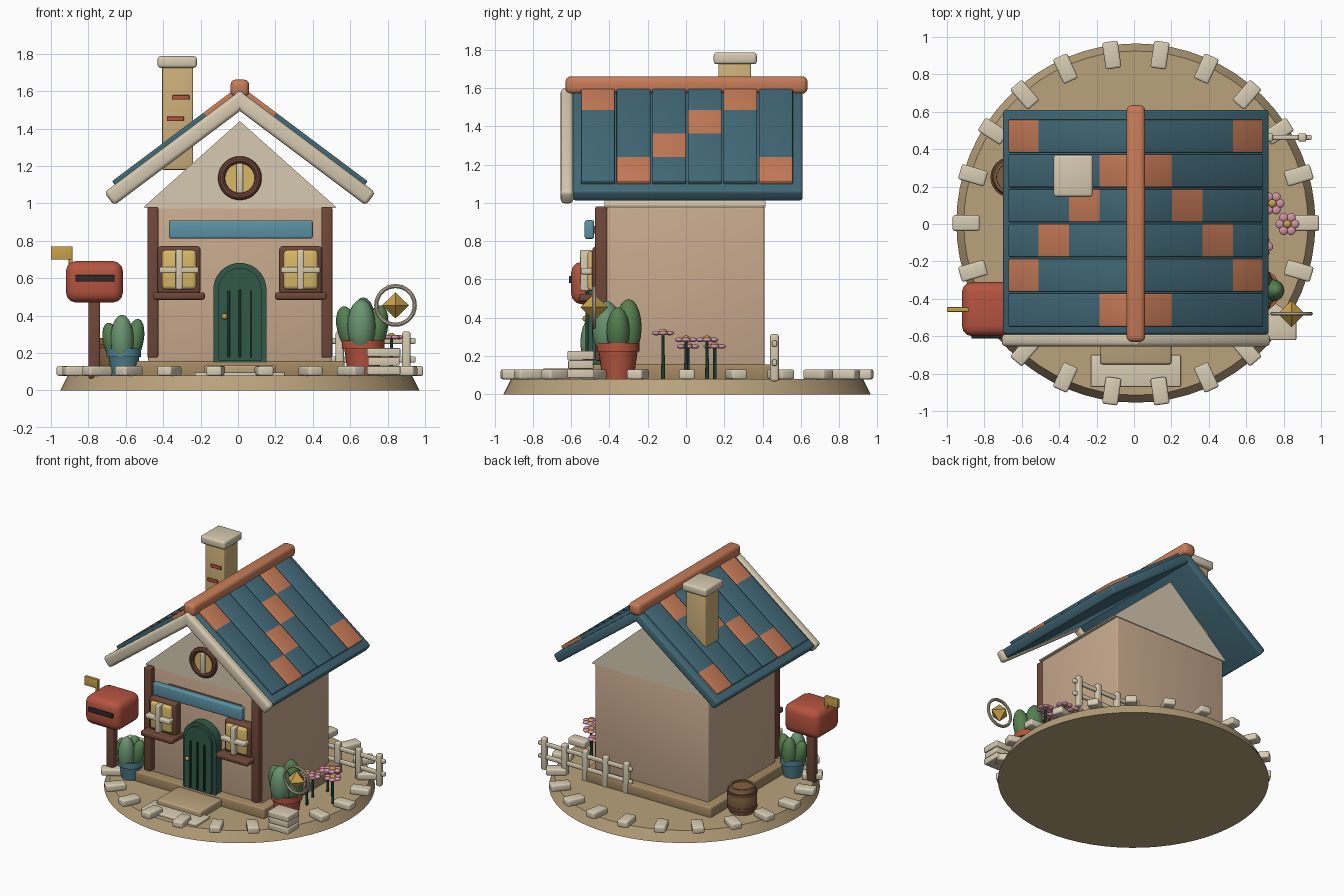
import bpy, bmesh, math
from math import sin, cos, pi, tau
from mathutils import Matrix, Vector

if "Cube" in bpy.data.objects:
    bpy.data.objects.remove(bpy.data.objects["Cube"])

C = 0.01  # centre line of the house
COL = dict(sand="b9a27c", stone="d8cdb4", wall="c8aa8e", plinth="a58a64", cream="d6cab0", teal="426a78",
           orange="c87c58", brown="6f4738", sign="5b93a5", glass="d9b968", door="32594a", slat="1f3d33",
           red="b5543f", dark="2b2b2b", gold="c9a24a", leaf="6a9470", leaf2="557f50", pot="4f8090",
           pink="d495a5", stem="2f5a4a", chim="cdb07a", barrel="80603f")


def mat(key):
    m = bpy.data.materials.get(key)
    if not m:
        m = bpy.data.materials.new(key)
        rgb = [int(COL[key][i:i + 2], 16) / 255 for i in (0, 2, 4)]
        m.diffuse_color = [((c + 0.055) / 1.055) ** 2.4 for c in rgb] + [1]
        m.use_nodes = True
        m.node_tree.nodes["Principled BSDF"].inputs["Base Color"].default_value = m.diffuse_color
    return m


def finish(name, bm, *keys, M=None):
    if M:
        bm.transform(M)
    bmesh.ops.recalc_face_normals(bm, faces=bm.faces)
    me = bpy.data.meshes.new(name)
    bm.to_mesh(me)
    bm.free()
    for k in keys:
        me.materials.append(mat(k))
    me.polygons.foreach_set("use_smooth", [True] * len(me.polygons))
    me.set_sharp_from_angle(angle=math.radians(35))
    ob = bpy.data.objects.new(name, me)
    bpy.context.collection.objects.link(ob)
    return ob


def box_bm(x0, x1, y0, y1, z0, z1, bev):
    bm = bmesh.new()
    bmesh.ops.create_cube(bm, size=1)
    for v in bm.verts:
        v.co = Vector(((x0 + x1) / 2 + v.co.x * abs(x1 - x0), (y0 + y1) / 2 + v.co.y * abs(y1 - y0),
                       (z0 + z1) / 2 + v.co.z * abs(z1 - z0)))
    if bev:
        bmesh.ops.bevel(bm, geom=bm.edges[:], offset=bev, segments=3, profile=0.5, affect='EDGES')
    return bm


def box(name, b, key, bev=0.008, M=None):
    return finish(name, box_bm(*b, bev), key, M=M)


def lathe(name, prof, key, loc, n=32):
    # closed surface of revolution from (radius, height) points
    bm = bmesh.new()
    rings = [[bm.verts.new((r * cos(tau * i / n), r * sin(tau * i / n), z)) for i in range(n)] for r, z in prof]
    for a, b in zip(rings, rings[1:]):
        for i in range(n):
            bm.faces.new((a[i], a[(i + 1) % n], b[(i + 1) % n], b[i]))
    bm.faces.new(rings[0])
    bm.faces.new(rings[-1])
    return finish(name, bm, key, M=Matrix.Translation(loc))


def ball(name, loc, size, key, tilt=0):
    bm = bmesh.new()
    bmesh.ops.create_uvsphere(bm, u_segments=16, v_segments=10, radius=1)
    return finish(name, bm, key, M=Matrix.Translation(loc) @ Matrix.Rotation(tilt, 4, 'Y') @ Matrix.Diagonal((*size, 1)))


def prism(name, pts, y0, y1, key):
    # x-z outline extruded along y
    bm = bmesh.new()
    f = bm.faces.new([bm.verts.new((x, y0, z)) for x, z in pts])
    r = bmesh.ops.extrude_face_region(bm, geom=[f])
    bmesh.ops.translate(bm, vec=(0, y1 - y0, 0), verts=[v for v in r["geom"] if isinstance(v, bmesh.types.BMVert)])
    return finish(name, bm, key)


def ring(name, loc, R, r, key, n=32, m=10):
    # torus facing the front
    bm = bmesh.new()
    g = [[bm.verts.new(((R + r * cos(tau * j / m)) * cos(tau * i / n), r * sin(tau * j / m),
                        (R + r * cos(tau * j / m)) * sin(tau * i / n))) for j in range(m)] for i in range(n)]
    for i in range(n):
        for j in range(m):
            k, l = (i + 1) % n, (j + 1) % m
            bm.faces.new((g[i][j], g[k][j], g[k][l], g[i][l]))
    return finish(name, bm, key, M=Matrix.Translation(loc))


# round base and its border stones
lathe("base", [(0.96, 0), (0.92, 0.08)], "sand", (C, 0.005, 0), 64)
for i in range(22):
    M = Matrix.Translation((C, 0.005, 0)) @ Matrix.Rotation(tau * i / 22, 4, 'Z')
    box("border_stone", (0.835, 0.98, -0.042, 0.042, 0.078, 0.13), "stone", 0.012, M)

# walls, plinth, gable, steps
box("plinth", (-0.55, 0.57, -0.49, 0.48, 0.07, 0.157), "plinth", 0.012)
box("walls", (-0.48, 0.50, -0.42, 0.41, 0.15, 0.98), "wall", 0.01)
prism("gable", [(C - 0.51, 0.975), (C + 0.51, 0.975), (C + 0.51, 0.985), (C, 1.44), (C - 0.51, 0.985)], -0.425, 0.415, "cream")
box("door_step", (-0.18, 0.20, -0.75, -0.47, 0.075, 0.135), "sand", 0.012)
box("path_slab", (-0.23, 0.25, -0.87, -0.70, 0.07, 0.098), "stone", 0.006)

# roof slabs, planks with coloured tiles, barge boards
a = math.atan2(0.6, 0.8)
for s in (1, -1):
    M = Matrix(((s * cos(a), 0, s * sin(a), C), (0, s, 0, 0), (-sin(a), 0, cos(a), 1.60), (0, 0, 0, 1)))
    box("roof_slab", (0, 0.895, -0.59 * s, 0.61 * s, -0.07, 0), "teal", 0.015, M)
    box("barge_board", (-0.01, 0.905, -0.655 * s, -0.588 * s, -0.085, 0.002), "cream", 0.022, M)
    for i, row in enumerate((0, 3, 2, 1, 0, 3)):
        y = -0.46 + 0.186 * i
        bm = box_bm(0.02, 0.835, s * (y - 0.088), s * (y + 0.088), -0.01, 0.025, 0.007)
        u = [0.02 + 0.204 * k for k in range(5)]
        for c in (u[row], u[row + 1]):
            bmesh.ops.bisect_plane(bm, geom=bm.verts[:] + bm.edges[:] + bm.faces[:], plane_co=(c, 0, 0), plane_no=(1, 0, 0))
        for f in bm.faces:
            f.material_index = int(u[row] < f.calc_center_median().x < u[row + 1])
        finish("roof_plank", bm, "teal", "orange", M=M)
box("ridge_beam", (C - 0.05, C + 0.05, -0.63, 0.635, 1.57, 1.662), "orange", 0.028)

# chimney
box("chimney", (-0.405, -0.24, 0.17, 0.34, 1.18, 1.74), "chim")
box("chimney_cap", (-0.43, -0.22, 0.145, 0.37, 1.725, 1.787), "cream", 0.016)
for x, z in ((-0.305, 1.567), (-0.335, 1.452)):
    box("chimney_brick", (x - 0.045, x + 0.045, 0.158, 0.18, z - 0.012, z + 0.012), "red", 0.003)

# round gable window
ring("round_window_frame", (C, -0.44, 1.135), 0.098, 0.019, "brown")
prism("round_window_pane", [(C + 0.09 * cos(tau * i / 32), 1.135 + 0.09 * sin(tau * i / 32)) for i in range(32)], -0.44, -0.41, "glass")
box("round_window_bar", (C - 0.018, C + 0.018, -0.465, -0.43, 1.055, 1.215), "cream", 0.006)

# sign board, corner posts, windows
box("sign_board", (-0.37, 0.40, -0.53, -0.48, 0.812, 0.91), "sign", 0.012)
box("sign_backing", (-0.30, 0.33, -0.485, -0.41, 0.84, 0.88), "brown", 0.004)
for s in (-1, 1):
    x = C + s * 0.465
    box("corner_post", (x - 0.029, x + 0.029, -0.475, -0.41, 0.175, 0.982), "brown", 0.01)
    x = C + s * 0.325
    box("window_frame", (x - 0.115, x + 0.115, -0.49, -0.41, 0.515, 0.772), "brown", 0.02)
    box("window_pane", (x - 0.092, x + 0.092, -0.515, -0.45, 0.54, 0.75), "glass", 0.02)
    box("window_bar_upright", (x - 0.018, x + 0.018, -0.553, -0.49, 0.54, 0.755), "cream", 0.008)
    box("window_bar_cross", (x - 0.105, x + 0.105, -0.55, -0.49, 0.627, 0.66), "cream", 0.008)
    box("window_sill", (x - 0.138, x + 0.138, -0.56, -0.41, 0.485, 0.525), "brown", 0.012)


# arched door with slats and knob
def arch(r, z0):
    return [(C - r, z0), (C + r, z0)] + [(C + r * cos(pi * i / 20), 0.54 + r * sin(pi * i / 20)) for i in range(21)]


prism("door_frame", arch(0.142, 0.15), -0.49, -0.41, "door")
prism("door_panel", arch(0.115, 0.16), -0.51, -0.45, "door")
for dx, top in ((-0.06, 0.535), (0, 0.54), (0.06, 0.535)):
    box("door_slat", (C + dx - 0.006, C + dx + 0.006, -0.525, -0.48, 0.175, top), "slat", 0.003)
ball("door_knob", (-0.072, -0.525, 0.395), (0.016, 0.016, 0.016), "gold")

# mailbox
box("mailbox_post", (-0.80, -0.738, -0.49, -0.43, 0.065, 0.50), "brown", 0.008)
box("mailbox", (-0.92, -0.615, -0.60, -0.31, 0.47, 0.692), "red", 0.055)
box("mailbox_slot", (-0.87, -0.66, -0.612, -0.59, 0.582, 0.617), "dark", 0.004)
box("mailbox_flag", (-1.0, -0.89, -0.47, -0.445, 0.70, 0.77), "gold", 0.004)
box("mailbox_flag_stem", (-0.905, -0.885, -0.468, -0.447, 0.58, 0.77), "gold", 0.003)


# potted plants: leaves are (dx, dy, dz, half width, half height, tilt)
def plant(name, x, y, r, h, key, leaves):
    lathe(name + "_pot", [(r * 0.72, 0.075), (r * 0.9, h - 0.045), (r, h - 0.045), (r, h), (r * 0.85, h), (r * 0.8, h - 0.02)], key, (x, y, 0), 24)
    for i, (dx, dy, dz, w, t, tilt) in enumerate(leaves):
        ball(name + "_leaf", (x + dx, y + dy, h + dz), (w, w, t), "leaf2" if i else "leaf", tilt)


plant("left_plant", -0.61, -0.45, 0.092, 0.225, "pot",
      [(-0.01, -0.04, 0.045, 0.062, 0.135, 0), (-0.06, 0, 0.03, 0.05, 0.11, -0.25), (0.055, 0.01, 0.04, 0.05, 0.12, 0.2), (0, 0.045, 0.04, 0.055, 0.12, 0)])
plant("right_plant", 0.67, -0.355, 0.113, 0.268, "red",
      [(-0.01, -0.06, 0.075, 0.075, 0.145, 0), (-0.08, 0, 0.06, 0.06, 0.125, -0.25), (0.07, 0, 0.06, 0.06, 0.13, 0.2), (0, 0.055, 0.08, 0.068, 0.15, 0)])

# crate stack and hanging ring ornament
for i in range(3):
    d = 0.004 * (i % 2)
    box("crate_slab", (0.69 + d, 0.868 - d, -0.62 + d, -0.48 - d, 0.085 + 0.048 * i, 0.13 + 0.048 * i), "cream", 0.006)
ring("ornament_ring", (0.842, -0.48, 0.455), 0.103, 0.011, "cream")
bm = bmesh.new()
bmesh.ops.create_cone(bm, segments=4, radius1=0.072, radius2=0, depth=0.07)
bmesh.ops.translate(bm, verts=bm.verts, vec=(0, 0, 0.035))
low = bmesh.ops.duplicate(bm, geom=bm.verts[:] + bm.edges[:] + bm.faces[:])["geom"]
for v in low:
    if isinstance(v, bmesh.types.BMVert):
        v.co.z *= -1
bmesh.ops.delete(bm, geom=[f for f in bm.faces if len(f.verts) == 4], context='FACES_ONLY')
bmesh.ops.remove_doubles(bm, verts=bm.verts, dist=0.001)
finish("ornament_gem", bm, "gold", M=Matrix.Translation((0.842, -0.48, 0.455)))

# flowers
for x, y, z in ((0.68, -0.12, 0.32), (0.82, 0, 0.285), (0.74, 0.11, 0.285), (0.67, 0.15, 0.25), (0.64, 0.01, 0.25)):
    lathe("flower_stem", [(0.01, 0.075), (0.008, z)], "stem", (x, y, 0), 8)
    ball("flower_heart", (x, y, z + 0.006), (0.022, 0.022, 0.016), "gold")
    for i in range(6):
        ball("flower_petal", (x + 0.04 * cos(tau * i / 6), y + 0.04 * sin(tau * i / 6), z), (0.024, 0.024, 0.012), "pink")

# back fence
for i in range(5):
    x = 0.90 - 0.178 * i
    box("fence_post", (x - 0.022, x + 0.022, 0.44, 0.485, 0.068, 0.315), "cream", 0.012)
for z in (0.165, 0.265):
    box("fence_rail", (0.14, 0.95, 0.45, 0.475, z - 0.016, z + 0.016), "cream", 0.008)

# barrel with hoops
lathe("barrel", [(0.088, 0.075), (0.106, 0.14), (0.108, 0.18), (0.103, 0.23), (0.09, 0.28), (0.075, 0.28), (0.074, 0.27)], "barrel", (-0.66, 0.25, 0), 24)
for z in (0.125, 0.235):
    lathe("barrel_hoop", [(0.09, z - 0.012), (0.108, z - 0.012), (0.108, z + 0.012), (0.09, z + 0.012)], "brown", (-0.66, 0.25, 0), 24)
